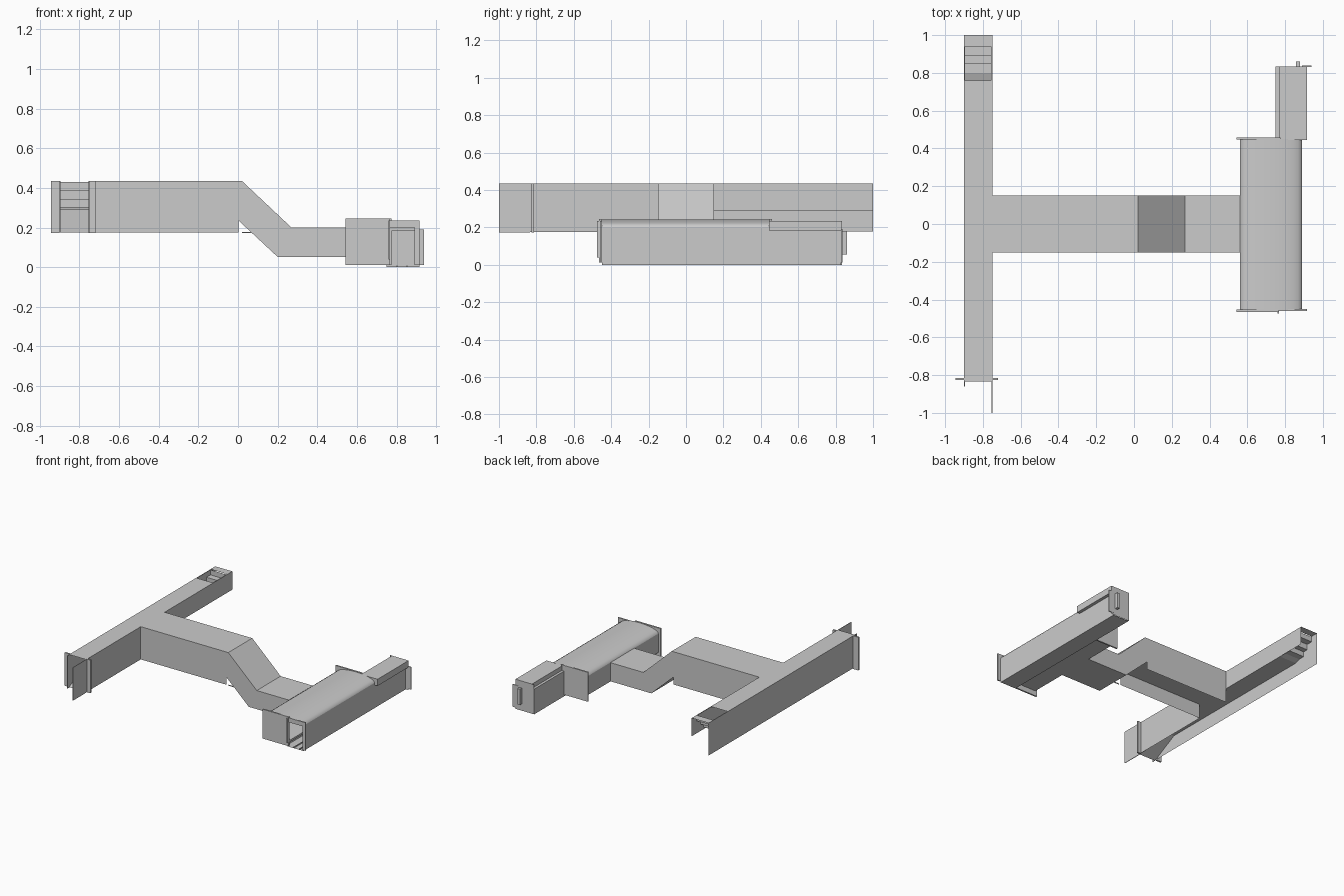
import bpy, bmesh, math

if "Cube" in bpy.data.objects:
    bpy.data.objects.remove(bpy.data.objects["Cube"])


def make(name, verts, faces):
    me = bpy.data.meshes.new(name)
    me.from_pydata(verts, [], faces)
    ob = bpy.data.objects.new(name, me)
    bpy.context.collection.objects.link(ob)
    return ob


def box(name, x0, x1, y0, y1, z0, z1):
    v = [(x, y, z) for x in (x0, x1) for y in (y0, y1) for z in (z0, z1)]
    f = [(0, 1, 3, 2), (4, 6, 7, 5), (0, 4, 5, 1), (2, 3, 7, 6), (0, 2, 6, 4), (1, 5, 7, 3)]
    return make(name, v, f)


def wall_x(name, x, y0, y1, z0, z1, s=1):
    """Sheet wall at constant x, facing +x when s is 1"""
    f = (0, 1, 2, 3) if s > 0 else (3, 2, 1, 0)
    return make(name, [(x, y0, z0), (x, y1, z0), (x, y1, z1), (x, y0, z1)], [f])


def wall_y(name, y, pts, s=1):
    """Sheet wall at constant y from an x-z outline, facing +y when s is 1"""
    n = list(range(len(pts)))
    return make(name, [(x, y, z) for x, z in pts], [n[::-1] if s > 0 else n])


def rect(x0, x1, z0, z1):
    return [(x0, z0), (x1, z0), (x1, z1), (x0, z1)]


def strip(name, pts, a, b, along='y'):
    """Open profile swept straight from a to b"""
    v = []
    for p, z in pts:
        v += [(p, a, z), (p, b, z)] if along == 'y' else [(a, p, z), (b, p, z)]
    f = [(2*i, 2*i+2, 2*i+3, 2*i+1) for i in range(len(pts) - 1)]
    if along == 'x':
        f = [q[::-1] for q in f]
    return make(name, v, f)


# West corridor: roof with stair opening
W0, W1, TOP, FLOOR = -0.9, -0.75, 0.435, 0.29
strip("west_roof", [(W0, TOP), (W1, TOP)], -0.835, 0.76)
strip("west_roof_end", [(W0, TOP), (W1, TOP)], 0.94, 1.0)
for x in (W0, W1 - 0.006):
    strip("stair_opening_trim", [(x, TOP), (x + 0.006, TOP)], 0.76, 0.94)
wall_x("west_outer_wall", W0, -0.835, 1.0, 0.178, TOP, -1)
wall_x("west_inner_wall_front", W1, -0.835, -0.15, 0.175, TOP)
wall_x("west_inner_wall_back", W1, 0.15, 1.0, FLOOR, TOP)
# Wall ends projecting past the front frame
box("west_outer_wall_end", W0, W0 + 0.004, -0.86, -0.835, 0.175, TOP)
box("west_inner_wall_end", W1 - 0.004, W1, -1.0, -0.835, 0.172, TOP)
# Floor: ramp down at the front, steps up under the opening at the back
floor = [(-0.835, 0.175), (-0.62, FLOOR), (0.76, FLOOR), (0.80, 0.305), (0.85, 0.305),
         (0.85, 0.345), (0.89, 0.345), (0.89, 0.39), (0.94, 0.39), (0.94, 0.43)]
strip("west_floor", floor, W0, W1, 'x')

# Frame at the front end of the west corridor
box("west_frame_left", -0.945, W0, -0.826, -0.814, 0.172, TOP)
box("west_frame_right", W1, -0.72, -0.826, -0.814, 0.172, TOP)

# Connecting passage: level, sloped down, level
roof = [(W1, TOP), (0.02, TOP), (0.27, 0.20), (0.56, 0.20)]
strip("passage_roof", roof, -0.15, 0.15)
strip("passage_floor", [(0.56, 0.052), (0.2, 0.052), (0.005, 0.235), (-0.053, FLOOR), (W1, FLOOR)], -0.15, 0.15)
for s in (-1, 1):
    y = 0.15 * s
    wall_y("passage_upper_wall", y, [(W1, 0.175), (0.003, 0.175), (0.003, 0.235), (0.02, TOP), (W1, TOP)], s)
    wall_y("passage_slope_wall", y, [(0.003, 0.235), (0.2, 0.052), (0.27, 0.20), (0.02, TOP)], s)
    wall_y("passage_lower_wall", y, [(0.2, 0.052), (0.56, 0.052), (0.56, 0.20), (0.27, 0.20)], s)
box("passage_sill", 0.02, 0.07, -0.15, -0.145, 0.172, 0.178)

# East hall: vaulted roof, raised platform, sunken track bed
H0, H1 = 0.56, 0.89
N = 12
arch = []
for i in range(N + 1):
    a = math.pi * (1 - i / N)
    arch.append(((H0 + H1) / 2 + (H1 - H0) / 2 * math.cos(a), 0.20 + 0.042 * math.sin(a)))
vault = strip("hall_vault", arch, -0.455, 0.45)
for p in vault.data.polygons:
    p.use_smooth = True
wall_x("hall_east_wall", H1, -0.45, 0.83, 0.0, 0.20)
for a, b in ((-0.455, -0.15), (0.15, 0.45)):
    wall_x("hall_west_wall", H0, a, b, 0.05, 0.20, -1)
strip("platform", [(0.77, 0.0), (0.75, 0.012), (0.75, 0.035), (0.765, 0.035), (0.765, 0.05), (H0, 0.05)], -0.45, 0.45)
strip("track_bed", [(H1, 0.0), (0.75, 0.0)], -0.45, 0.83)
for x in (0.80, 0.85):
    box("rail", x, x + 0.006, -0.45, 0.83, 0.0, 0.008)

# Hall end plates
box("front_end_plate", 0.542, 0.768, -0.465, -0.453, 0.012, 0.245)
box("back_end_plate", 0.542, 0.775, 0.447, 0.459, 0.012, 0.245)
box("front_portal_lintel", 0.768, 0.915, -0.46, -0.45, 0.20, 0.235)
box("front_portal_jamb", H1, 0.915, -0.46, -0.45, 0.012, 0.20)
box("front_portal_post", 0.76, 0.768, -0.475, -0.453, 0.04, 0.235)

# Tunnel stub with a raised roof box
wall_x("tunnel_west_wall", 0.75, 0.45, 0.835, 0.0, 0.20, -1)
strip("tunnel_ledge", [(0.75, 0.20), (0.77, 0.20)], 0.45, 0.835)
strip("tunnel_roof", [(0.77, 0.185), (0.77, 0.235), (0.915, 0.235), (0.915, 0.182), (H1, 0.182)], 0.445, 0.835)
wall_y("tunnel_roof_front", 0.445, rect(0.77, 0.915, 0.182, 0.235), -1)
wall_y("tunnel_end_wall", 0.835, rect(0.75, 0.915, 0.0, 0.235), 1)
box("tunnel_end_flange", H1, 0.94, 0.83, 0.838, 0.012, 0.19)
box("tunnel_door_post", 0.858, 0.88, 0.835, 0.86, 0.055, 0.18)
